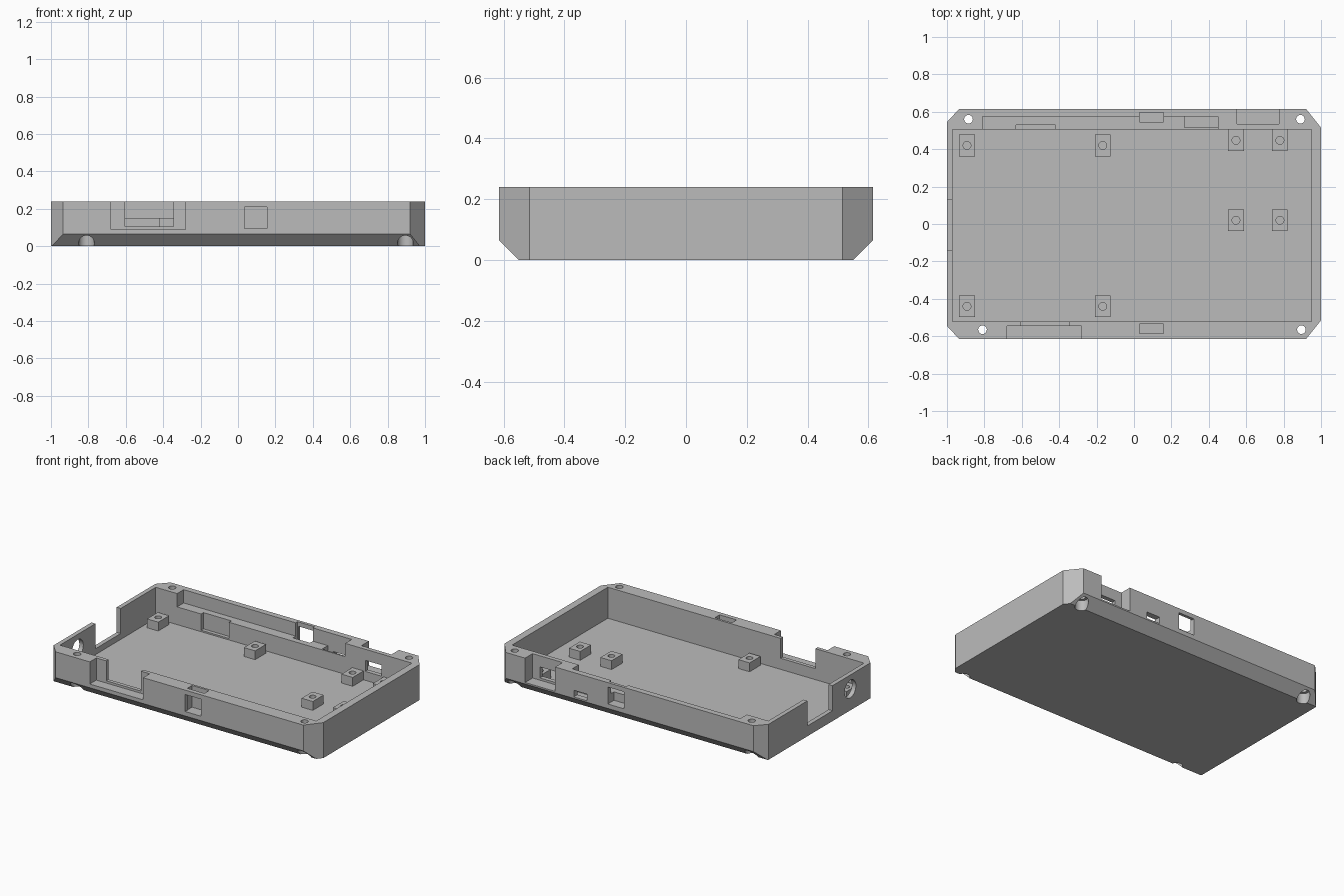
import bpy, bmesh
from math import pi
from mathutils import Matrix, Vector

if "Cube" in bpy.data.objects:
    bpy.data.objects.remove(bpy.data.objects["Cube"], do_unlink=True)

grey = bpy.data.materials.new("plain grey")
grey.use_nodes = True
colour = (0.5, 0.5, 0.5, 1)
grey.diffuse_color = colour
grey.node_tree.nodes["Principled BSDF"].inputs["Base Color"].default_value = colour

TOP, FLOOR, OPEN = 0.24, 0.03, 0.4


def make_object(name, bm):
    bmesh.ops.recalc_face_normals(bm, faces=bm.faces)
    mesh = bpy.data.meshes.new(name)
    bm.to_mesh(mesh)
    bm.free()
    mesh.materials.append(grey)
    obj = bpy.data.objects.new(name, mesh)
    bpy.context.collection.objects.link(obj)
    return obj


def box(name, x0, x1, y0, y1, z0, z1):
    bm = bmesh.new()
    mid = Vector((x0 + x1, y0 + y1, z0 + z1)) / 2
    size = Matrix.Diagonal((x1 - x0, y1 - y0, z1 - z0, 1))
    bmesh.ops.create_cube(bm, size=1, matrix=Matrix.Translation(mid) @ size)
    return make_object(name, bm)


def cylinder(name, centre, radius, depth, turn=Matrix()):
    bm = bmesh.new()
    bmesh.ops.create_cone(bm, cap_ends=True, segments=32, radius1=radius, radius2=radius,
                          depth=depth, matrix=Matrix.Translation(centre) @ turn)
    return make_object(name, bm)


def cut(target, cutter):
    cutter.hide_render = True
    mod = target.modifiers.new("cut", 'BOOLEAN')
    mod.operation, mod.solver, mod.object = 'DIFFERENCE', 'EXACT', cutter
    bpy.context.view_layer.objects.active = target
    bpy.ops.object.modifier_apply(modifier=mod.name)
    bpy.data.objects.remove(cutter, do_unlink=True)


def smooth(obj):
    bpy.ops.object.select_all(action='DESELECT')
    obj.select_set(True)
    bpy.context.view_layer.objects.active = obj
    bpy.ops.object.shade_smooth_by_angle(angle=pi / 6)


# Tray body: outline with clipped corners, extruded upwards
half = [(1, 0.515), (0.92, 0.615), (-0.935, 0.615), (-1, 0.545)]
outline = half + [(x, -y) for x, y in reversed(half)]
bm = bmesh.new()
base = bm.faces.new([bm.verts.new((x, y, 0)) for x, y in outline])
ext = bmesh.ops.extrude_face_region(bm, geom=[base])
bmesh.ops.translate(bm, vec=(0, 0, TOP),
                    verts=[v for v in ext["geom"] if isinstance(v, bmesh.types.BMVert)])
# Sloped lower edges on the front and back
for side in (-1, 1):
    res = bmesh.ops.bisect_plane(bm, geom=bm.verts[:] + bm.edges[:] + bm.faces[:],
                                 plane_co=(0, side * 0.55, 0), plane_no=(0, side, -1),
                                 clear_outer=True)
    bmesh.ops.holes_fill(bm, edges=[e for e in bm.edges if e.is_boundary])
tray = make_object("tray_body", bm)

# Openings: x range, y range, z range
openings = {
    "main_cavity": (-0.97, 0.95, -0.52, 0.505, FLOOR, OPEN),
    "back_shelf": (-0.81, 0.45, 0.45, 0.575, 0.15, OPEN),
    "back_shelf_pocket": (-0.63, -0.42, 0.45, 0.53, 0.04, 0.2),
    "back_shelf_well": (0.27, 0.45, 0.515, 0.575, 0.06, 0.2),
    "back_small_slot": (0.31, 0.41, 0.55, 0.7, 0.075, 0.12),
    "back_outer_recess": (0.55, 0.775, 0.535, 0.7, 0.075, OPEN),
    "back_window": (0.6, 0.72, 0.45, 0.6, 0.09, 0.165),
    "front_outer_recess": (-0.68, -0.28, -0.7, -0.545, 0.09, OPEN),
    "front_inner_notch": (-0.605, -0.345, -0.6, -0.45, 0.105, OPEN),
    "side_notch": (-1.1, -0.9, -0.14, 0.13, 0.07, OPEN),
    "front_clip_hole": (0.035, 0.155, -0.7, -0.56, 0.095, 0.21),
    "back_clip_hole": (0.035, 0.155, 0.56, 0.7, 0.095, 0.21),
    "front_clip_slot": (0.03, 0.158, -0.585, -0.535, 0.093, OPEN),
    "back_clip_slot": (0.03, 0.158, 0.545, 0.595, 0.093, OPEN),
}
for name, size in openings.items():
    cut(tray, box(name, *size))

# Round cable hole in the side wall
cut(tray, cylinder("cable_hole", (-1, -0.33, 0.145), 0.06, 0.2, Matrix.Rotation(pi / 2, 4, 'Y')))

# Corner screw holes with wider bores below
for x, y in ((-0.885, 0.56), (0.89, 0.56), (-0.81, -0.565), (0.895, -0.565)):
    cut(tray, cylinder("screw_hole", (x, y, 0.1), 0.023, 0.6))
    cut(tray, cylinder("screw_bore", (x, y, 0), 0.042, 0.14))
smooth(tray)

# Mounting posts standing on the floor
posts = [(x, y) for x in (-0.893, -0.167) for y in (-0.44, 0.42)]
posts += [(x, y) for x in (0.545, 0.78) for y in (0.02, 0.447)]
for i, (x, y) in enumerate(posts, 1):
    post = box(f"mounting_post_{i}", x - 0.042, x + 0.042, y - 0.058, y + 0.058, FLOOR - 0.005, 0.09)
    cut(post, cylinder("post_hole", (x, y, 0.09), 0.021, 0.1))
    smooth(post)
